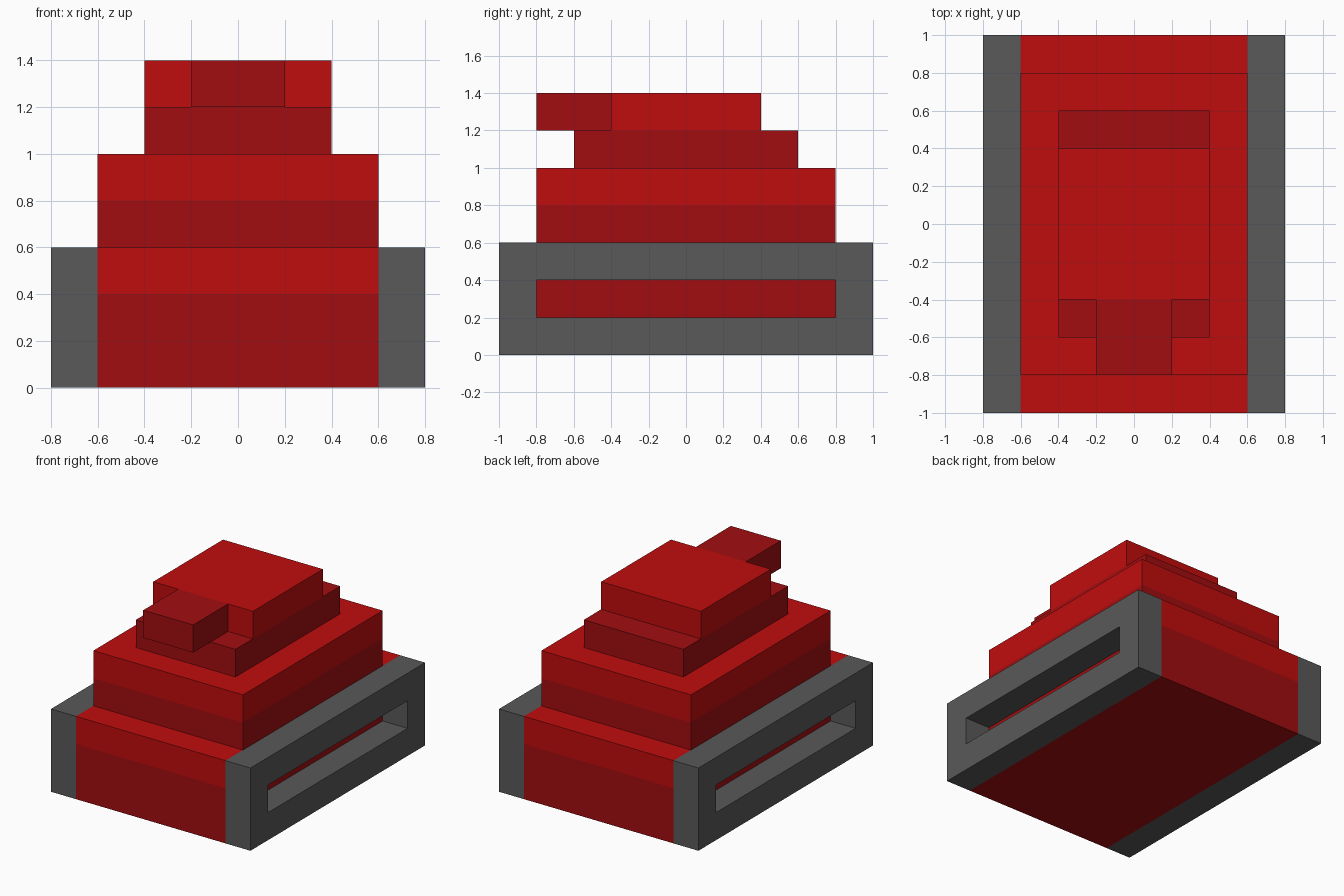
import bpy
import bmesh

cube = bpy.data.objects.get("Cube")
if cube:
    bpy.data.objects.remove(cube, do_unlink=True)


def make_material(name, rgb):
    mat = bpy.data.materials.new(name)
    mat.use_nodes = True
    color = (*rgb, 1.0)
    mat.diffuse_color = color
    bsdf = next(n for n in mat.node_tree.nodes if n.type == 'BSDF_PRINCIPLED')
    bsdf.inputs["Base Color"].default_value = color
    return mat


BRIGHT = make_material("bright red", (0.53, 0.004, 0.004))
DARK = make_material("dark red", (0.36, 0.004, 0.005))
GRAY = make_material("track gray", (0.1, 0.1, 0.1))


def add_object(name, bm, materials):
    bmesh.ops.recalc_face_normals(bm, faces=bm.faces)
    mesh = bpy.data.meshes.new(name)
    bm.to_mesh(mesh)
    bm.free()
    for mat in materials:
        mesh.materials.append(mat)
    obj = bpy.data.objects.new(name, mesh)
    bpy.context.collection.objects.link(obj)
    return obj


def add_box(name, x, y, z, materials, split=None):
    """Box from (min, max) ranges; faces above the split height get the second material."""
    bm = bmesh.new()
    bmesh.ops.create_cube(bm, size=1)
    for v in bm.verts:
        for axis, (low, high) in enumerate((x, y, z)):
            v.co[axis] = high if v.co[axis] > 0 else low
    if split is not None:
        bmesh.ops.bisect_plane(bm, geom=bm.verts[:] + bm.edges[:] + bm.faces[:],
                               plane_co=(0, 0, split), plane_no=(0, 0, 1))
        for face in bm.faces:
            face.material_index = int(face.calc_center_median().z > split)
    return add_object(name, bm, materials)


def add_track(name, side):
    """Rectangular frame with a long slot, extruded sideways."""
    def rectangle(bm, y, z0, z1):
        return [bm.verts.new((side * 0.6, a, b))
                for a, b in ((-y, z0), (y, z0), (y, z1), (-y, z1))]

    bm = bmesh.new()
    outer = rectangle(bm, 1.0, 0.0, 0.6)
    inner = rectangle(bm, 0.8, 0.2, 0.4)
    for i in range(4):
        j = (i + 1) % 4
        bm.faces.new((outer[i], outer[j], inner[j], inner[i]))
    result = bmesh.ops.extrude_face_region(bm, geom=bm.faces[:])
    moved = [g for g in result["geom"] if isinstance(g, bmesh.types.BMVert)]
    bmesh.ops.translate(bm, verts=moved, vec=(side * 0.2, 0, 0))
    return add_object(name, bm, [GRAY])


# Two-tone body: lower hull and stepped upper deck
add_box("hull", (-0.6, 0.6), (-1, 1), (0, 0.6), [DARK, BRIGHT], split=0.4)
add_box("upper_deck", (-0.6, 0.6), (-0.8, 0.8), (0.6, 1.0), [DARK, BRIGHT], split=0.8)

# Turret with its short gun at the front
add_box("turret_base", (-0.4, 0.4), (-0.6, 0.6), (1.0, 1.2), [DARK])
add_box("turret_top", (-0.4, 0.4), (-0.4, 0.4), (1.2, 1.4), [BRIGHT])
add_box("gun_barrel", (-0.2, 0.2), (-0.8, -0.4), (1.2, 1.4), [DARK])

# Slotted side tracks
add_track("left_track", 1)
add_track("right_track", -1)
